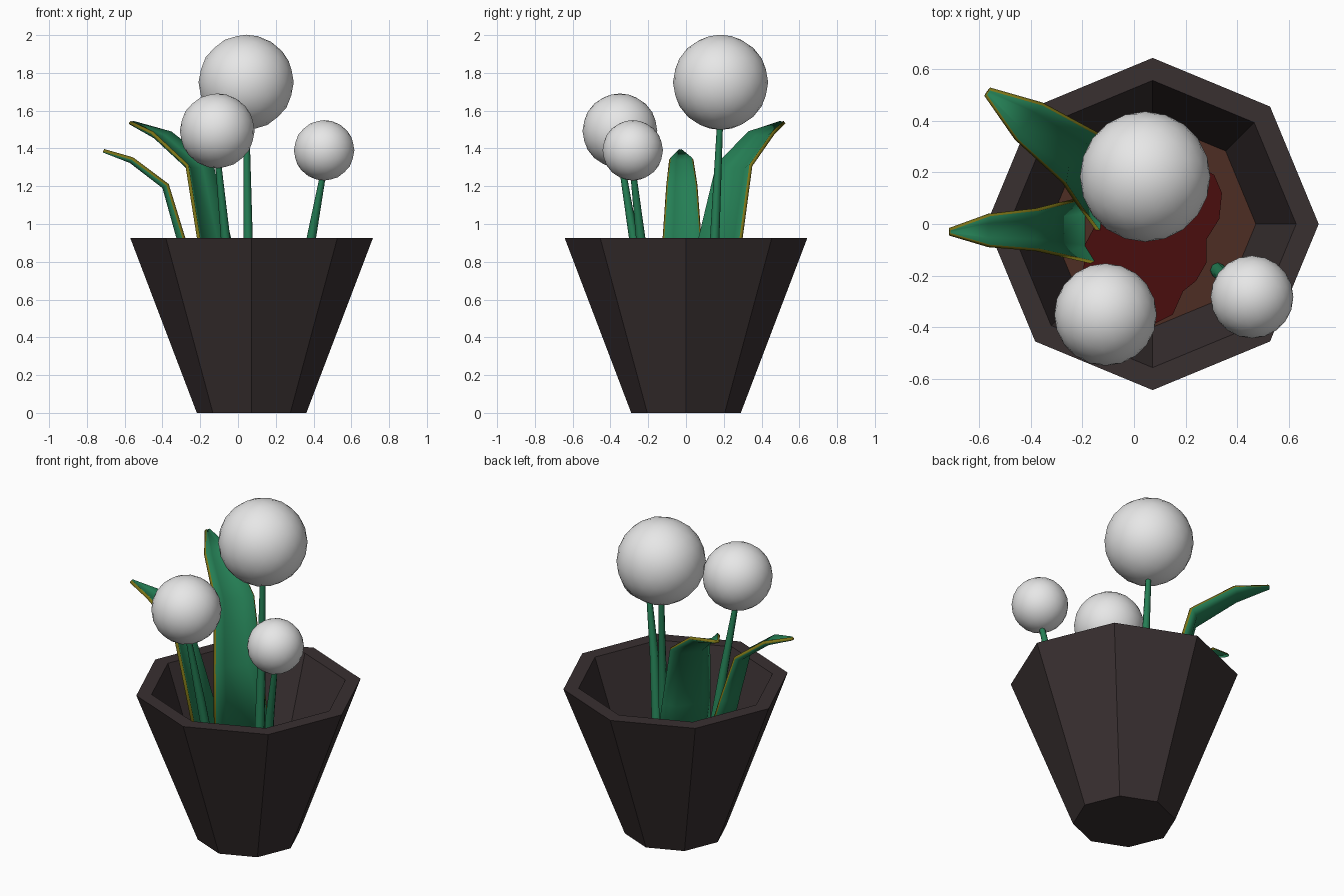
import bpy, bmesh, math
from mathutils import Vector

if "Cube" in bpy.data.objects:
    bpy.data.objects.remove(bpy.data.objects["Cube"])


def material(name, rgb):
    m = bpy.data.materials.new(name)
    m.diffuse_color = (*rgb, 1)
    m.use_nodes = True
    m.node_tree.nodes["Principled BSDF"].inputs["Base Color"].default_value = m.diffuse_color
    return m


CHARCOAL = material("charcoal", (0.040, 0.029, 0.030))
BROWN = material("soil brown", (0.075, 0.026, 0.017))
RED = material("dark red", (0.068, 0.004, 0.004))
GREEN = material("leaf green", (0.018, 0.21, 0.09))
OLIVE = material("olive edge", (0.20, 0.17, 0.008))
WHITE = material("white", (0.80, 0.80, 0.80))

POT_X = 0.072
SOIL_Z = 0.48


def finish(bm, name, mats, smooth=None):
    bmesh.ops.recalc_face_normals(bm, faces=bm.faces[:])
    me = bpy.data.meshes.new(name)
    bm.to_mesh(me)
    bm.free()
    ob = bpy.data.objects.new(name, me)
    bpy.context.collection.objects.link(ob)
    for m in mats:
        me.materials.append(m)
    if smooth:
        bpy.ops.object.select_all(action='DESELECT')
        ob.select_set(True)
        bpy.context.view_layer.objects.active = ob
        bpy.ops.object.shade_smooth_by_angle(angle=math.radians(smooth))
    return ob


def ring(bm, centre, r, n):
    return [bm.verts.new((centre[0] + r * math.cos(2 * math.pi * i / n),
                          centre[1] + r * math.sin(2 * math.pi * i / n),
                          centre[2])) for i in range(n)]


def loft(bm, rings):
    for a, b in zip(rings, rings[1:]):
        n = len(a)
        for i in range(n):
            bm.faces.new((a[i], a[(i + 1) % n], b[(i + 1) % n], b[i]))


# Eight-sided tapered pot with a thick rim
bm = bmesh.new()
profile = [(0.29, 0), (0.642, 0.925), (0.555, 0.925), (0.385, SOIL_Z - 0.04)]
rings = [ring(bm, (POT_X, 0, z), r, 8) for r, z in profile]
loft(bm, rings)
bm.faces.new(rings[0])
bm.faces.new(rings[-1])
finish(bm, "pot", [CHARCOAL])

# Soil disc and the wavy red patch lying on it
bm = bmesh.new()
loops = [ring(bm, (POT_X, 0, z), r, 8) for r, z in ((0.385, SOIL_Z - 0.03), (0.40, SOIL_Z))]
loft(bm, loops)
for loop in loops:
    bm.faces.new(loop)
finish(bm, "soil", [BROWN])

patch = [(.31, .19), (.34, .12), (.33, .02), (.28, -.06), (.28, -.15), (.24, -.22),
         (.19, -.26), (.15, -.35), (.07, -.39), (-.20, -.27), (-.19, -.08),
         (-.12, .05), (0, .2), (.2, .25)]
bm = bmesh.new()
low = [bm.verts.new((x, y, SOIL_Z - 0.002)) for x, y in patch]
top = [bm.verts.new((x, y, SOIL_Z + 0.006)) for x, y in patch]
loft(bm, [low, top])
bm.faces.new(top)
bm.faces.new(low)
finish(bm, "soil_patch", [RED])


# Flowers: a ball on a tapered leaning stem
def flower(name, head, r, base, mid):
    bm = bmesh.new()
    bmesh.ops.create_icosphere(bm, subdivisions=3, radius=r)
    bmesh.ops.translate(bm, verts=bm.verts[:], vec=head)
    finish(bm, name + "_bloom", [WHITE], 60)
    bm = bmesh.new()
    end = (head[0], head[1], head[2] - r * 0.6)
    rings = [ring(bm, c, w, 8) for c, w in ((base, 0.03), (mid, 0.025), (end, 0.015))]
    loft(bm, rings)
    bm.faces.new(rings[0])
    bm.faces.new(rings[-1])
    finish(bm, name + "_stem", [GREEN], 50)


flower("tall", (0.043, 0.183, 1.75), 0.252, (0.05, 0.135, SOIL_Z - 0.03), (0.053, 0.152, 0.925))
flower("middle", (-0.11, -0.35, 1.493), 0.198, (-0.025, -0.20, SOIL_Z - 0.03), (-0.066, -0.277, 0.925))
flower("short", (0.456, -0.282, 1.39), 0.16, (0.32, -0.175, SOIL_Z - 0.03), (0.388, -0.24, 0.925))


# Leaves: folded strip along a bent midrib, thickened, with olive edges
def leaf(name, rows, out, fold):
    out = Vector((*out, 0)).normalized()
    side = Vector((-out.y, out.x, 0))
    pts = [Vector(p) for p, _ in rows]
    bm = bmesh.new()
    strips = []
    for i, (p, w) in enumerate(rows):
        t = (pts[min(i + 1, len(pts) - 1)] - pts[max(i - 1, 0)]).normalized()
        under = t.cross(side).normalized()
        if under.dot(out) < 0:
            under = -under
        strip = []
        for s in (-1, -0.5, 0.5, 1):
            d = fold * w * (0.4 if abs(s) < 1 else -0.6)
            strip.append(bm.verts.new(pts[i] + side * w * s + under * d))
        strips.append(strip)
    for a, b in zip(strips, strips[1:]):
        for i in range(3):
            bm.faces.new((a[i], a[i + 1], b[i + 1], b[i]))
    ob = finish(bm, name, [GREEN, OLIVE], 40)
    mod = ob.modifiers.new("thickness", 'SOLIDIFY')
    mod.thickness = 0.018
    mod.offset = 0
    mod.material_offset_rim = 1


leaf("large_leaf", [((-0.06, 0.12, SOIL_Z - 0.03), 0.165), ((-0.145, 0.195, 0.925), 0.14),
                    ((-0.215, 0.262, 1.30), 0.115), ((-0.41, 0.40, 1.47), 0.085),
                    ((-0.565, 0.51, 1.537), 0.015)], (-0.8, 0.6), 0.3)
leaf("small_leaf", [((-0.175, -0.02, SOIL_Z - 0.03), 0.13), ((-0.305, -0.021, 0.925), 0.098),
                    ((-0.385, -0.022, 1.20), 0.078), ((-0.565, -0.025, 1.337), 0.06),
                    ((-0.712, -0.03, 1.388), 0.01)], (-1, 0), 0.3)
